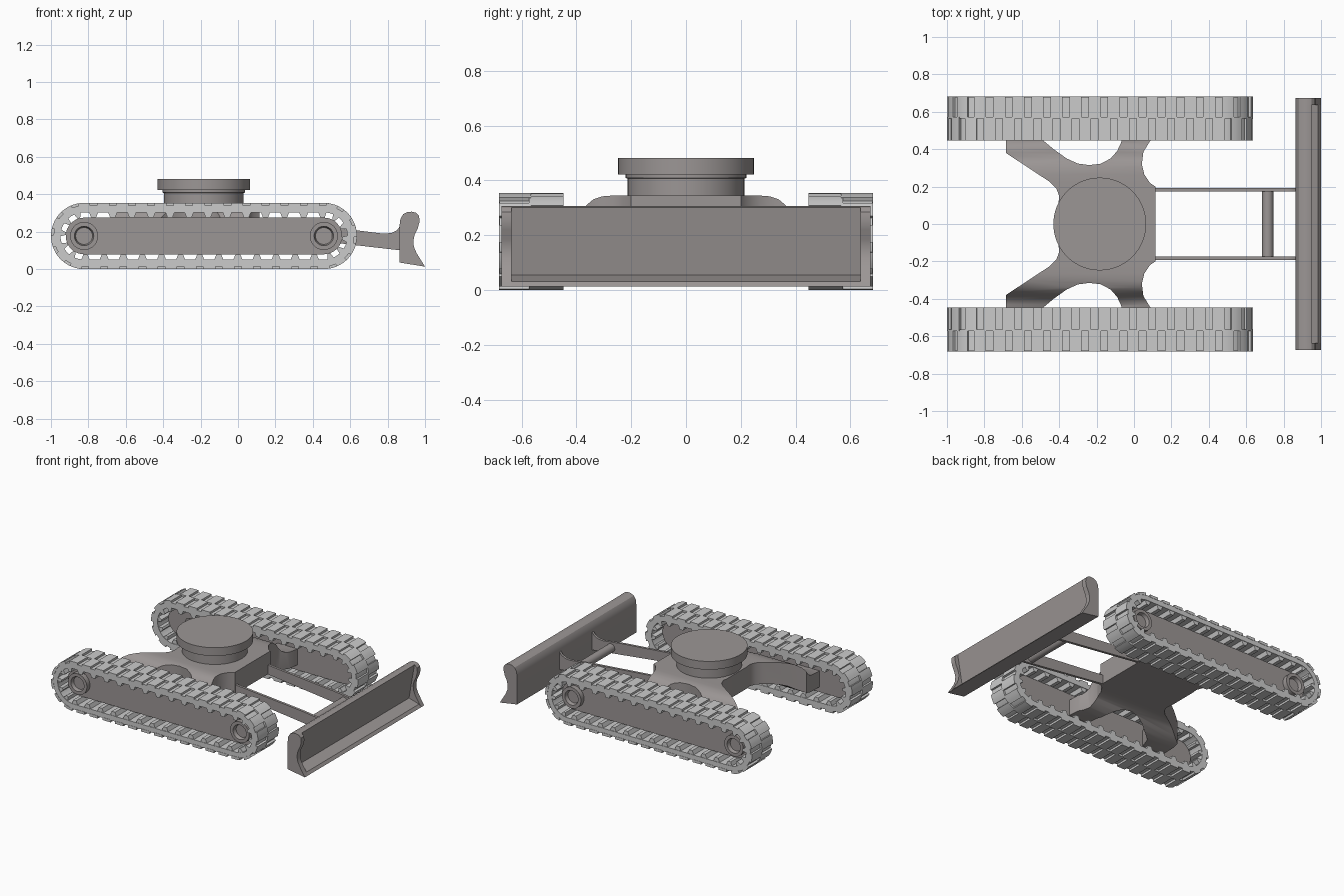
import bpy, bmesh
from math import pi, sin, cos
from mathutils import Matrix

if "Cube" in bpy.data.objects:
    bpy.data.objects.remove(bpy.data.objects["Cube"])

R, XL, XR, ZC = 0.177, -0.823, 0.459, 0.177   # track radius, wheel centres, axle height
L = XR - XL
TOTAL = 2 * L + 2 * pi * R
N = 36
PITCH = TOTAL / N


def material(name, c):
    m = bpy.data.materials.new(name)
    m.diffuse_color = (*c, 1)
    m.use_nodes = True
    m.node_tree.nodes["Principled BSDF"].inputs["Base Color"].default_value = m.diffuse_color
    return m


STEEL = material("warm_steel", (0.33, 0.305, 0.30))
TREAD = material("tread_grey", (0.58, 0.58, 0.58))


def finish(bm, name, mat):
    bmesh.ops.recalc_face_normals(bm, faces=bm.faces)
    me = bpy.data.meshes.new(name)
    bm.to_mesh(me)
    bm.free()
    me.materials.append(mat)
    ob = bpy.data.objects.new(name, me)
    bpy.context.collection.objects.link(ob)
    return ob


def prism(bm, pts, lo, hi, place=lambda u, v, w: (u, w, v)):
    """Extrude a 2D outline between lo and hi (default: xz outline along y)."""
    a = [bm.verts.new(place(u, v, lo)) for u, v in pts]
    b = [bm.verts.new(place(u, v, hi)) for u, v in pts]
    bm.faces.new(a)
    bm.faces.new(b[::-1])
    for i in range(len(a)):
        j = (i + 1) % len(a)
        bm.faces.new((a[i], a[j], b[j], b[i]))


def lathe(bm, prof, mat4, n=48):
    """Revolve a (radius, height) profile about z, then transform."""
    rings = [[bm.verts.new(mat4 @ Matrix.Translation((r * cos(2 * pi * k / n), r * sin(2 * pi * k / n), h)).translation)
              for k in range(n)] for r, h in prof]
    for p, q in zip(rings, rings[1:]):
        for k in range(n):
            bm.faces.new((p[k], p[(k + 1) % n], q[(k + 1) % n], q[k]))
    bm.faces.new(rings[0])
    bm.faces.new(rings[-1])


def track_point(s, r):
    """Point on the track loop at distance s, offset r from the axle line."""
    s %= TOTAL
    if s < L:
        return (XL + s, ZC + r)
    s -= L
    if s < pi * R:
        a = pi / 2 - s / R
        return (XR + r * cos(a), ZC + r * sin(a))
    s -= pi * R
    if s < L:
        return (XR - s, ZC - r)
    a = -pi / 2 - (s - L) / R
    return (XL + r * cos(a), ZC + r * sin(a))


for side, sg in (("left", 1), ("right", -1)):
    # belt with staggered tread pads and inner drive teeth
    bm = bmesh.new()
    n = N * 4
    loops = [[bm.verts.new((x, sg * y, z)) for x, z in (track_point(i * TOTAL / n, r) for i in range(n))]
             for r, y in ((0.163, 0.447), (0.163, 0.68), (0.126, 0.68), (0.126, 0.447))]
    for k in range(4):
        p, q = loops[k], loops[(k + 1) % 4]
        for i in range(n):
            j = (i + 1) % n
            bm.faces.new((p[i], p[j], q[j], q[i]))
    for i in range(N):
        for row, (y0, y1) in enumerate(((0.565, 0.682), (0.447, 0.572))):
            c = (i + 0.5 * row) * PITCH
            w = 0.32 * PITCH
            steps = (-w, -w / 3, w / 3, w)
            pad = [track_point(c + d, 0.177) for d in steps] + [track_point(c + d, 0.158) for d in steps[::-1]]
            prism(bm, pad, sg * y0, sg * y1)
        c = (i + 0.5) * PITCH
        tooth = [track_point(c + d, r) for d, r in ((-0.026, 0.13), (0.026, 0.13), (0.013, 0.098), (-0.013, 0.098))]
        prism(bm, tooth, sg * 0.45, sg * 0.677)
    finish(bm, side + "_track_belt", TREAD)

    # side frame recessed inside the belt
    bm = bmesh.new()
    ends = [(XR + 0.098 * sin(pi * k / 16), ZC + 0.098 * cos(pi * k / 16)) for k in range(17)]
    ends += [(XL - 0.098 * sin(pi * k / 16), ZC - 0.098 * cos(pi * k / 16)) for k in range(17)]
    prism(bm, ends, sg * 0.53, sg * 0.602)
    finish(bm, side + "_track_frame", STEEL)

    # hollow wheel hubs
    bm = bmesh.new()
    for x in (XL, XR):
        turn = Matrix.Translation((x, 0, ZC)) @ Matrix.Rotation(-sg * pi / 2, 4, 'X')
        lathe(bm, [(0.075, 0.59), (0.075, 0.637), (0.052, 0.637), (0.045, 0.612)], turn, 32)
    finish(bm, side + "_wheel_hubs", STEEL)

# X-shaped body: plan outline intersected with an arched cross-section
half = [(0.115, 0.20), (0.085, 0.22), (0.055, 0.265), (0.042, 0.32), (0.05, 0.385), (0.09, 0.45), (0.10, 0.54),
        (-0.055, 0.54), (-0.067, 0.44), (-0.09, 0.39), (-0.125, 0.35), (-0.18, 0.322), (-0.24, 0.315),
        (-0.30, 0.323), (-0.36, 0.35), (-0.43, 0.40), (-0.49, 0.45), (-0.52, 0.54),
        (-0.685, 0.54), (-0.685, 0.38), (-0.45, 0.225), (-0.415, 0.19), (-0.40, 0.15), (-0.405, 0.10)]
bm = bmesh.new()
prism(bm, half + [(x, -y) for x, y in half[::-1]], 0.02, 0.42, lambda u, v, w: (u, v, w))
body = finish(bm, "cross_body", STEEL)
top = [(0.265, 0.345), (0.305, 0.342), (0.338, 0.331), (0.363, 0.31), (0.382, 0.28), (0.402, 0.253), (0.43, 0.236), (0.56, 0.228)]
low = [(0.56, 0.115), (0.42, 0.118), (0.38, 0.13), (0.345, 0.152), (0.315, 0.176), (0.28, 0.188), (0.25, 0.19)]
arch = top + low
bm = bmesh.new()
prism(bm, arch + [(-y, z) for y, z in arch[::-1]], -0.9, 0.3, lambda u, v, w: (w, u, v))
cutter = finish(bm, "arch_cutter", STEEL)
cutter.hide_render = True
mod = body.modifiers.new("arch", 'BOOLEAN')
mod.operation, mod.solver, mod.object = 'INTERSECT', 'EXACT', cutter
dg = bpy.context.evaluated_depsgraph_get()
shaped = bpy.data.meshes.new_from_object(body.evaluated_get(dg))
body.modifiers.clear()
body.data = shaped
bpy.data.objects.remove(cutter)

# turntable
bm = bmesh.new()
lathe(bm, [(0.213, 0.33), (0.213, 0.407), (0.22, 0.409), (0.22, 0.422), (0.248, 0.422), (0.248, 0.481)],
      Matrix.Translation((-0.183, 0, 0)), 64)
finish(bm, "turntable", STEEL)

# push arms with flared ends, and the rod between them
arm = [(0.10, 0.255), (0.635, 0.207), (0.78, 0.189), (0.82, 0.193), (0.85, 0.208), (0.87, 0.235),
       (0.87, 0.10), (0.635, 0.127), (0.10, 0.19)]
for side, sg in (("left", 1), ("right", -1)):
    bm = bmesh.new()
    prism(bm, arm, sg * 0.175, sg * 0.193)
    finish(bm, side + "_push_arm", STEEL)
bm = bmesh.new()
lathe(bm, [(0.03, -0.18), (0.03, 0.18)], Matrix.Translation((0.715, 0, 0.155)) @ Matrix.Rotation(pi / 2, 4, 'X'), 32)
finish(bm, "cross_rod", STEEL)

# dozer blade: end cheeks and a slanted, recessed middle with a bottom lip
back = [(0.864, 0.035), (0.864, 0.235), (0.868, 0.268), (0.883, 0.293), (0.905, 0.304), (0.928, 0.307)]
cheek = back + [(0.95, 0.302), (0.968, 0.285), (0.971, 0.255), (0.962, 0.22), (0.945, 0.185), (0.938, 0.155),
                (0.94, 0.12), (0.955, 0.085), (1.0, 0.013)]
middle = back + [(0.948, 0.302), (0.905, 0.054), (0.985, 0.032), (1.0, 0.013)]
bm = bmesh.new()
prism(bm, middle, -0.64, 0.64)
finish(bm, "blade", STEEL)
for side, sg in (("left", 1), ("right", -1)):
    bm = bmesh.new()
    prism(bm, cheek, sg * 0.637, sg * 0.673)
    finish(bm, side + "_blade_cheek", STEEL)

# smooth curved surfaces, keep edges sharp
for ob in bpy.context.collection.objects:
    ob.select_set(True)
    bpy.context.view_layer.objects.active = ob
bpy.ops.object.shade_smooth_by_angle(angle=0.5)
